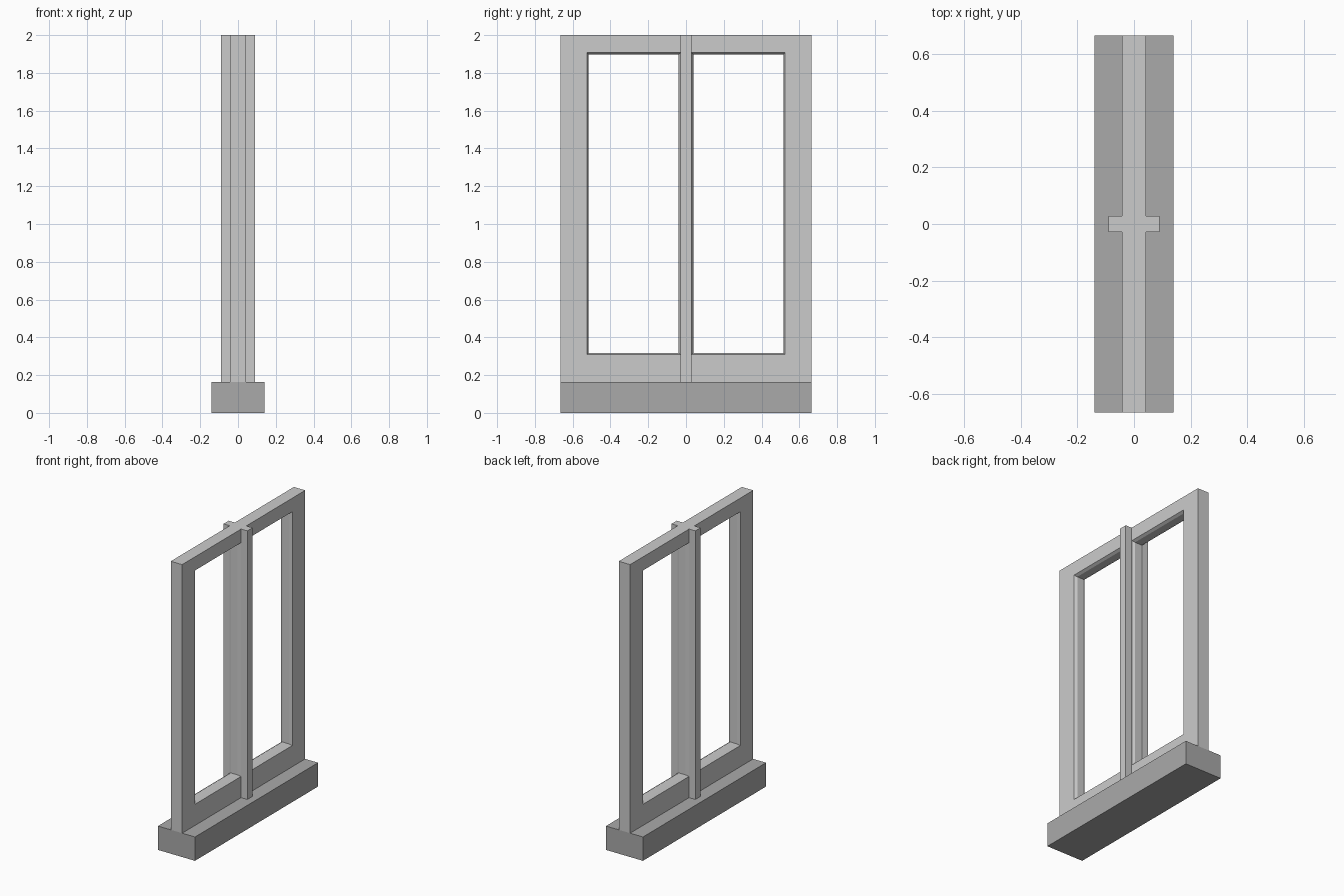
import bpy, bmesh

if "Cube" in bpy.data.objects:
    bpy.data.objects.remove(bpy.data.objects["Cube"])

HW = 0.665           # half width of the window
T = 0.043            # half thickness of the frame
SILL, TOP = 0.163, 2.0
BEV, BEV_D = 0.01, 0.018   # bevel around each opening: inset and depth


def loft(name, sections):
    """Closed solid through rectangles (x, y0, y1, z0, z1)."""
    bm = bmesh.new()
    rings = [[bm.verts.new((x, y, z)) for y, z in
              ((y0, z0), (y1, z0), (y1, z1), (y0, z1))]
             for x, y0, y1, z0, z1 in sections]
    for a, b in zip(rings, rings[1:]):
        for i in range(4):
            j = (i + 1) % 4
            bm.faces.new((a[i], a[j], b[j], b[i]))
    bm.faces.new(rings[0])
    bm.faces.new(rings[-1])
    bmesh.ops.recalc_face_normals(bm, faces=bm.faces)
    me = bpy.data.meshes.new(name)
    bm.to_mesh(me)
    bm.free()
    ob = bpy.data.objects.new(name, me)
    bpy.context.collection.objects.link(ob)
    return ob


def box(name, x0, x1, y0, y1, z0, z1):
    return loft(name, [(x0, y0, y1, z0, z1), (x1, y0, y1, z0, z1)])


# Sill block
sill = box("sill", -0.14, 0.14, -HW, HW, 0, SILL)
mat = bpy.data.materials.new("dark_grey")
mat.diffuse_color = (0.4, 0.4, 0.4, 1)
mat.use_nodes = True
mat.node_tree.nodes["Principled BSDF"].inputs["Base Color"].default_value = mat.diffuse_color
sill.data.materials.append(mat)

# Window frame with two bevelled openings
frame = box("window_frame", -T, T, -HW, HW, SILL, TOP)
for side, y0, y1 in (("left", -0.525, -0.03), ("right", 0.03, 0.525)):
    z0, z1 = 0.308, 1.907
    outer = (y0, y1, z0, z1)
    inner = (y0 + BEV, y1 - BEV, z0 + BEV, z1 - BEV)
    e = 0.01                       # overshoot past the face, along the slope
    k = e * BEV / BEV_D
    over = (y0 - k, y1 + k, z0 - k, z1 + k)
    cutter = loft(side + "_opening_cutter", [
        (-T - e, *over), (-T + BEV_D, *inner),
        (T - BEV_D, *inner), (T + e, *over)])
    cutter.hide_render = True
    bpy.context.view_layer.objects.active = frame
    mod = frame.modifiers.new(side + "_opening", 'BOOLEAN')
    mod.operation = 'DIFFERENCE'
    mod.solver = 'EXACT'
    mod.object = cutter
    bpy.ops.object.modifier_apply(modifier=mod.name)
    bpy.data.objects.remove(cutter, do_unlink=True)

# Central mullion ribs on both faces
rib = box("mullion_rib", T, 0.09, -0.028, 0.028, SILL, TOP)
rib.modifiers.new("both_faces", 'MIRROR').use_axis[0] = True
